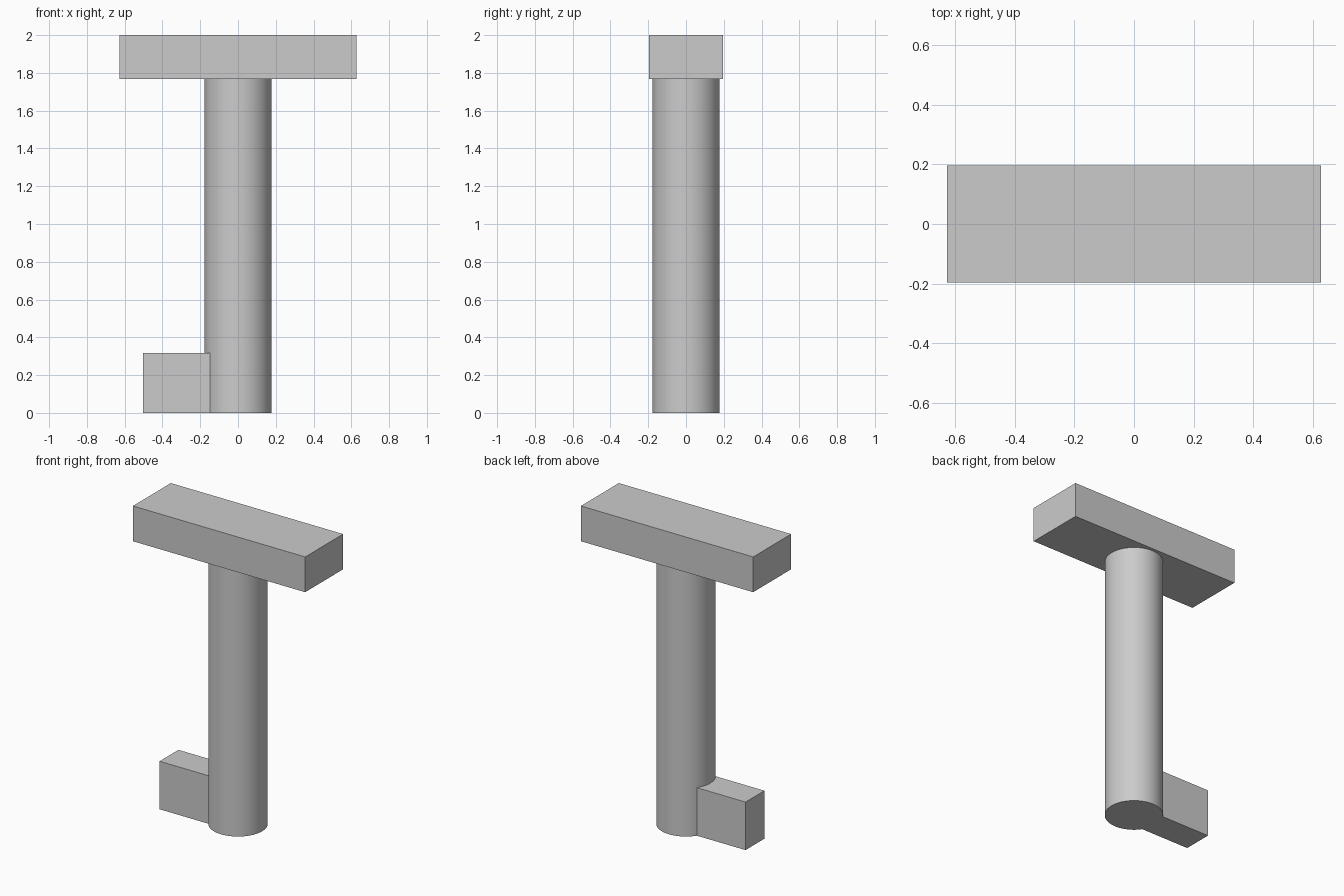
import bpy
import math

cube = bpy.data.objects.get("Cube")
if cube:
    bpy.data.objects.remove(cube, do_unlink=True)

# Single plain grey
GREY = (0.6, 0.6, 0.6, 1.0)
grey = bpy.data.materials.new("plain_grey")
grey.use_nodes = True
grey.diffuse_color = GREY
for node in grey.node_tree.nodes:
    if node.type == 'BSDF_PRINCIPLED':
        node.inputs["Base Color"].default_value = GREY


def finish(name):
    obj = bpy.context.object
    obj.name = name
    obj.data.materials.append(grey)
    bpy.ops.object.transform_apply(location=False, rotation=False, scale=True)
    return obj


def box(name, low, high):
    bpy.ops.mesh.primitive_cube_add(
        size=1, location=[(a + b) / 2 for a, b in zip(low, high)])
    bpy.context.object.scale = [b - a for a, b in zip(low, high)]
    return finish(name)


BAR_BOTTOM = 1.768
RADIUS = 0.177

# Round shaft standing under the handle
bpy.ops.mesh.primitive_cylinder_add(
    vertices=96, radius=RADIUS, depth=BAR_BOTTOM, location=(0, 0, BAR_BOTTOM / 2))
finish("shaft")
bpy.ops.object.shade_smooth_by_angle(angle=math.radians(30))

# Wide cross handle on top
box("handle_bar", (-0.627, -0.197, BAR_BOTTOM), (0.627, 0.197, 2))

# Side tooth at the foot, sunk slightly into the shaft
box("side_tooth", (-0.502, -0.098, 0), (-0.14, 0.098, 0.316))
